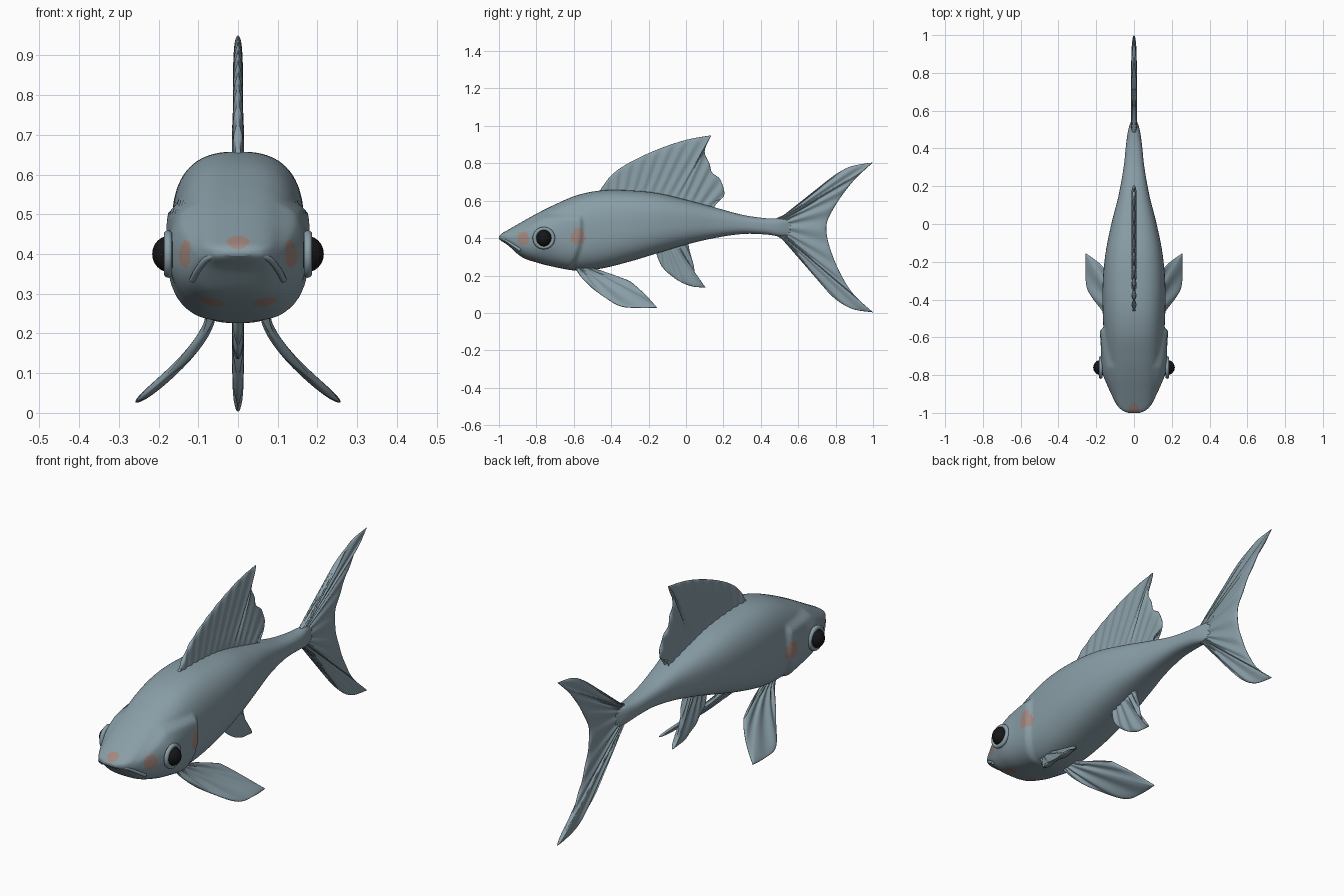
import bpy, bmesh, math
from mathutils import Vector

cube = bpy.data.objects.get("Cube")
if cube:
    bpy.data.objects.remove(cube, do_unlink=True)


def material(name, rgb):
    m = bpy.data.materials.new(name)
    m.use_nodes = True
    m.diffuse_color = (*rgb, 1)
    bsdf = m.node_tree.nodes["Principled BSDF"]
    bsdf.inputs["Base Color"].default_value = (*rgb, 1)
    bsdf.inputs["Roughness"].default_value = 0.6
    return m


SKIN = material("slate_blue_skin", (0.25, 0.34, 0.385))
BLUSH = material("pink_blush", (0.37, 0.245, 0.215))
BLACK = material("eye_black", (0.008, 0.008, 0.009))


def finish(name, bm, *mats):
    bmesh.ops.remove_doubles(bm, verts=bm.verts, dist=0.0002)
    bmesh.ops.recalc_face_normals(bm, faces=bm.faces)
    for f in bm.faces:
        f.smooth = True
    me = bpy.data.meshes.new(name)
    bm.to_mesh(me)
    bm.free()
    for m in mats:
        me.materials.append(m)
    ob = bpy.data.objects.new(name, me)
    bpy.context.collection.objects.link(ob)
    return ob


def smooth(t):
    t = max(0, min(1, t))
    return t * t * (3 - 2 * t)


def spline(points, steps):
    """Smooth path through points; a repeated point makes a sharp corner."""
    p = [Vector(q) for q in points]
    out = []
    for i in range(len(p) - 1):
        a, b = p[i], p[i + 1]
        if (b - a).length < 1e-6:
            continue
        ta = (b - p[max(i - 1, 0)]) / 2
        tb = (p[min(i + 2, len(p) - 1)] - a) / 2
        for k in range(steps):
            t = k / steps
            out.append(a * (2*t**3 - 3*t*t + 1) + ta * (t**3 - 2*t*t + t)
                       + b * (3*t*t - 2*t**3) + tb * (t**3 - t*t))
    return out + [p[-1]]


def grid_faces(bm, rows, closed=False):
    for a, b in zip(rows, rows[1:]):
        n = len(a)
        for j in range(n if closed else n - 1):
            k = (j + 1) % n
            bm.faces.new((a[j], a[k], b[k], b[j]))


# Body: lofted sections given as (y, top, bottom, half width)
SECTIONS = [(-1, .41, .395, .03), (-.985, .425, .383, .065), (-.95, .445, .36, .093),
            (-.88, .485, .3, .12), (-.8, .53, .27, .138), (-.7, .58, .245, .15),
            (-.58, .63, .226, .16), (-.45, .655, .238, .166), (-.3, .655, .275, .165),
            (-.15, .64, .32, .15), (0, .605, .365, .12), (.15, .565, .4, .082),
            (.3, .525, .422, .055), (.42, .507, .42, .042), (.5, .505, .41, .03),
            (.56, .5, .412, .01)]
# Blush patches on the snout, cheeks, gill edge and chin
PATCHES = [((0, -.975, .43), .028), ((.13, -.87, .4), .035),
           ((.18, -.575, .405), .042), ((.07, -.82, .268), .035)]


def head_relief(y, z):
    """Outward swelling of the gill cover and the eye mound."""
    edge = -.545 - 1.4 * (z - .45) ** 2
    brow = .535 - .6 * max(0, -.76 - y)
    cover = smooth((edge - y) / .022) * smooth((brow - z) / .035) * smooth((y + 1) / .25)
    r = math.hypot(y + .76, z - .4)
    return .02 * cover + .012 * math.exp(-(r / .07) ** 2)


def power(v, e):
    return math.copysign(abs(v) ** e, v)


def build_body():
    bm = bmesh.new()
    rows, n = [], 96
    for y, top, bot, w in spline([Vector(s) for s in SECTIONS], 11):
        mid, half, ring = (top + bot) / 2, (top - bot) / 2, []
        for j in range(n):
            a = 2 * math.pi * j / n
            x = w * power(math.sin(a), .76)
            z = mid + half * power(math.cos(a), .76)
            x += math.copysign(head_relief(y, z) * min(1, abs(x) / .06), x)
            ring.append(bm.verts.new((x, y, z)))
        rows.append(ring)
    grid_faces(bm, rows, True)
    bm.faces.new(rows[0])
    bm.faces.new(rows[-1])
    for f in bm.faces:
        c = f.calc_center_median()
        c.x = abs(c.x)
        f.material_index = int(any((c - Vector(p)).length < r for p, r in PATCHES))
    finish("body", bm, SKIN, BLUSH)


build_body()


# Fins: ribbed sheets spanning a root line and an outer edge, both as (y, z)
def fin(name, root, outer, rays, thick=.011, bend=lambda z: 0, side=1):
    edge = spline(outer, 12)
    lengths = [0]
    for a, b in zip(edge, edge[1:]):
        lengths.append(lengths[-1] + (b - a).length)
    r0, r1 = Vector(root[0]), Vector(root[1])
    bm = bmesh.new()
    nv = 16
    for face in (-1, 1):
        rows = []
        for p, l in zip(edge, lengths):
            u = l / lengths[-1]
            base, row = r0.lerp(r1, u), []
            for k in range(nv + 1):
                v = 1 - (1 - k / nv) ** 2
                y, z = base.lerp(p, v)
                rib = .85 + .3 * math.cos(2 * math.pi * rays * u) * smooth(v * 4)
                t = thick * rib * math.sqrt(max(0, 1 - v ** 12)) * smooth(min(u, 1 - u) * 60)
                slope = (bend(z + .002) - bend(z - .002)) / .004
                normal = Vector((1, 0, -slope)).normalized()
                q = Vector((bend(z), y, z)) + normal * t * face
                q.x *= side
                row.append(bm.verts.new(q))
            rows.append(row)
        grid_faces(bm, rows)
    finish(name, bm, SKIN)


fin("dorsal_fin", [(-.47, .635), (.18, .54)],
    [(-.47, .64), (-.4, .735), (-.3, .805), (-.15, .875), (0, .925), (.135, .95), (.135, .95),
     (.1, .865), (.125, .8), (.14, .75), (.185, .71), (.2, .62), (.2, .62), (.1, .59), (.18, .545)][:12]
    + [(.1, .59)], 15)

fin("tail_fin", [(.48, .5), (.48, .42)],
    [(.48, .505), (.6, .565), (.72, .68), (.86, .775), (1, .805), (1, .805),
     (.89, .7), (.79, .56), (.75, .45), (.79, .29), (.88, .12), (1, .003), (1, .003),
     (.88, .025), (.77, .1), (.67, .23), (.58, .345), (.48, .415)], 17, .013)

fin("belly_fin", [(-.17, .36), (.01, .4)],
    [(-.165, .335), (-.13, .25), (-.06, .185), (.02, .145), (.105, .135), (.105, .135),
     (.055, .19), (.04, .26), (.02, .33), (.01, .39)], 7, .012)


def pectoral_bend(z):
    return .07 + .19 * max(0, (.24 - z) / .215) ** 1.5


for side, word in ((1, "left"), (-1, "right")):
    fin(word + "_pectoral_fin", [(-.6, .27), (-.57, .27)],
        [(-.605, .26), (-.55, .18), (-.45, .095), (-.35, .037), (-.25, .027), (-.155, .028),
         (-.155, .028), (-.21, .09), (-.29, .163), (-.29, .163), (-.4, .19), (-.52, .225),
         (-.57, .26)], 6, .011, pectoral_bend, side)

    # Eye ball
    bpy.ops.mesh.primitive_uv_sphere_add(segments=32, ring_count=20, radius=1,
                                         location=(.172 * side, -.76, .4))
    eye = bpy.context.object
    eye.name = word + "_eye"
    eye.scale = (.044, .041, .046)
    eye.data.materials.append(BLACK)
    bpy.ops.object.shade_smooth()

    # Eyelid ring
    bpy.ops.mesh.primitive_torus_add(major_radius=.049, minor_radius=.011, major_segments=40,
                                     minor_segments=10, location=(.176 * side, -.76, .4),
                                     rotation=(0, math.pi / 2, 0))
    lid = bpy.context.object
    lid.name = word + "_eyelid"
    lid.data.materials.append(SKIN)
    bpy.ops.object.shade_smooth()

# Lip: a thin rounded tube along the mouth
half = [(.04, -.985, .399), (.075, -.965, .39), (.1, -.925, .362), (.115, -.885, .335)]
path = [(-x, y, z) for x, y, z in reversed(half)] + [(0, -.992, .401)] + half
curve = bpy.data.curves.new("lip", "CURVE")
curve.dimensions = "3D"
curve.bevel_depth = .008
curve.bevel_resolution = 3
curve.use_fill_caps = True
line = curve.splines.new("POLY")
pts = spline(path, 5)
line.points.add(len(pts) - 1)
for p, q in zip(line.points, pts):
    p.co = (*q, 1)
line.use_smooth = True
curve.materials.append(SKIN)
bpy.context.collection.objects.link(bpy.data.objects.new("lip", curve))
